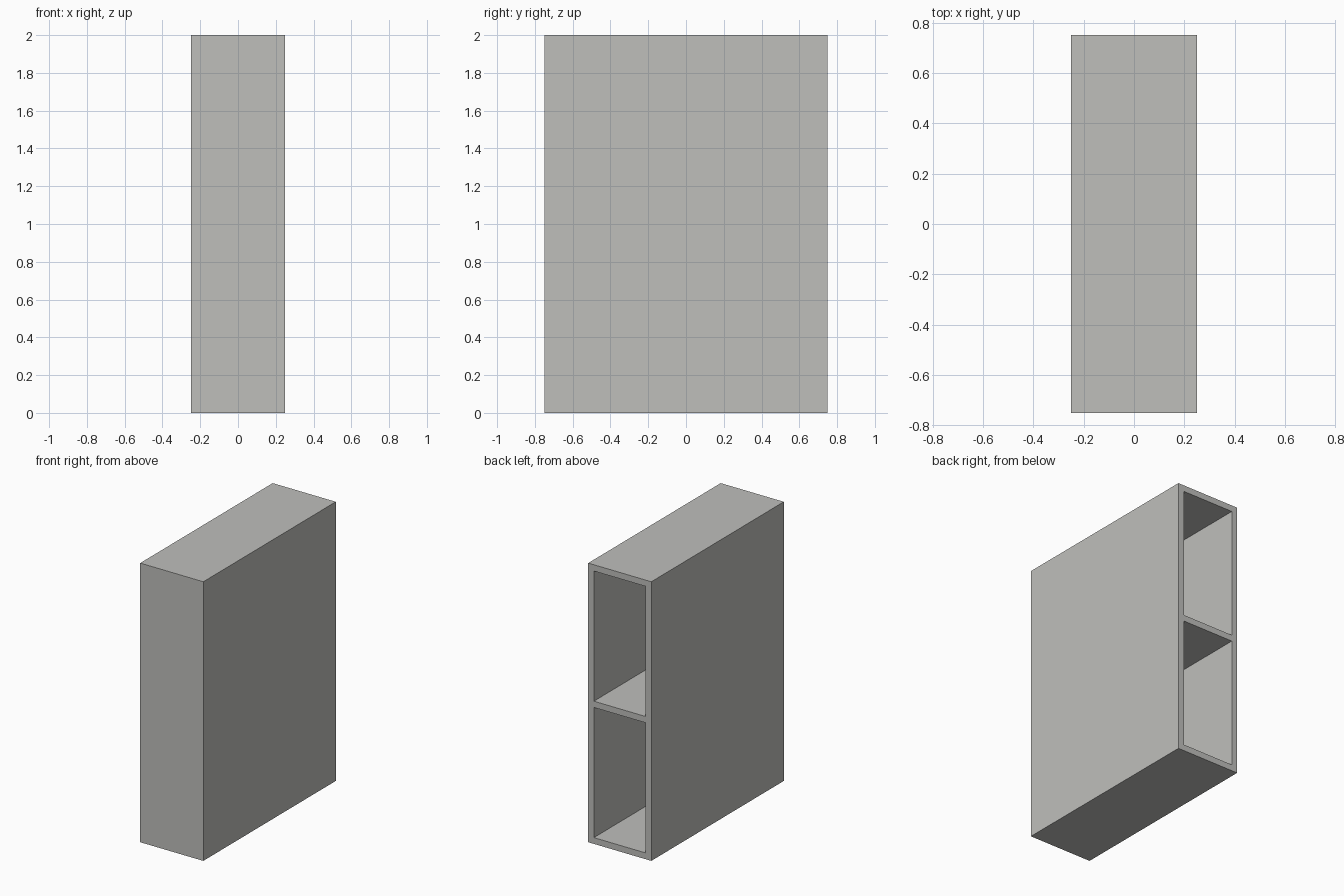
import bpy
import bmesh
import math
from mathutils import Vector

if "Cube" in bpy.data.objects:
    bpy.data.objects.remove(bpy.data.objects["Cube"])

WIDTH, DEPTH, HEIGHT = 0.5, 1.5, 2.0
BOARD = 0.045  # thickness of every board

grey = bpy.data.materials.new("warm light grey")
grey.diffuse_color = (0.52, 0.52, 0.50, 1.0)
grey.use_nodes = True
grey.node_tree.nodes["Principled BSDF"].inputs["Base Color"].default_value = grey.diffuse_color

# Solid cabinet block
bm = bmesh.new()
bmesh.ops.create_cube(bm, size=1)
for v in bm.verts:
    v.co = Vector((v.co.x * WIDTH, v.co.y * DEPTH, (v.co.z + 0.5) * HEIGHT))


def cut(axis, position):
    point, normal = Vector(), Vector()
    point[axis] = position
    normal[axis] = 1
    bmesh.ops.bisect_plane(bm, geom=bm.verts[:] + bm.edges[:] + bm.faces[:],
                           plane_co=point, plane_no=normal)


# Score the board outlines: two sides, floor, middle shelf and top
side = WIDTH / 2 - BOARD
for x in (-side, side):
    cut(0, x)
shelf_low, shelf_high = (HEIGHT - BOARD) / 2, (HEIGHT + BOARD) / 2
for z in (BOARD, shelf_low, shelf_high, HEIGHT - BOARD):
    cut(2, z)

# Push both compartments in from the open side, leaving one closing panel
bm.normal_update()
for low, high in ((BOARD, shelf_low), (shelf_high, HEIGHT - BOARD)):
    opening = [f for f in bm.faces if f.normal.y > 0.9
               and abs(f.calc_center_median().x) < side
               and low < f.calc_center_median().z < high]
    pushed = bmesh.ops.extrude_face_region(bm, geom=opening)["geom"]
    bmesh.ops.delete(bm, geom=[f for f in opening if f.is_valid], context="FACES")
    for v in (g for g in pushed if isinstance(g, bmesh.types.BMVert)):
        v.co.y = BOARD - DEPTH / 2

# Clean up the scored lines on flat sides
bmesh.ops.dissolve_limit(bm, angle_limit=math.radians(1),
                         verts=bm.verts[:], edges=bm.edges[:])
bmesh.ops.recalc_face_normals(bm, faces=bm.faces[:])

mesh = bpy.data.meshes.new("cabinet_carcass")
bm.to_mesh(mesh)
bm.free()
mesh.materials.append(grey)
cabinet = bpy.data.objects.new("cabinet_carcass", mesh)
bpy.context.collection.objects.link(cabinet)
